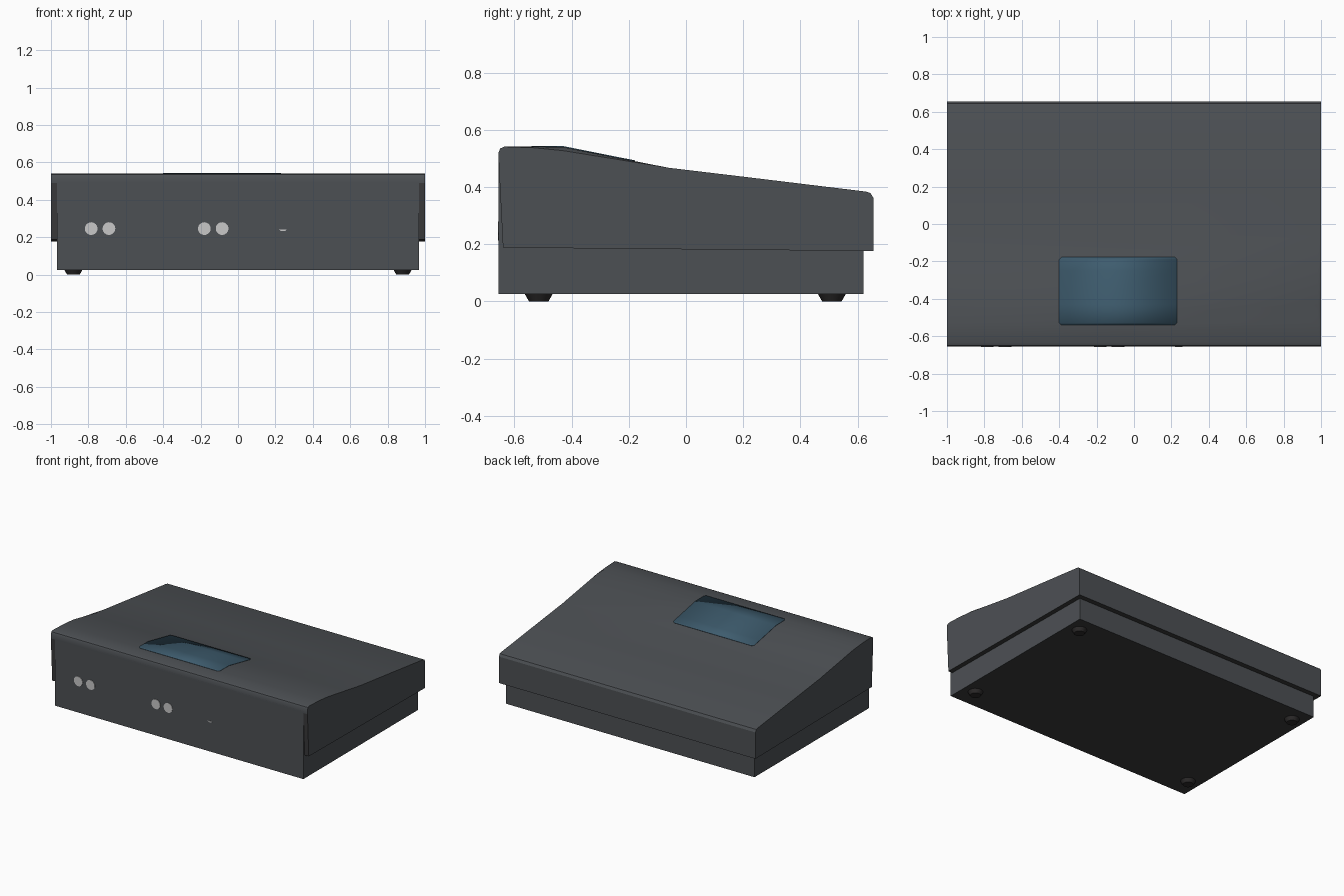
import bpy, bmesh, math

if "Cube" in bpy.data.objects:
    bpy.data.objects.remove(bpy.data.objects["Cube"])


def mat(name, r, g, b):
    m = bpy.data.materials.new(name)
    m.diffuse_color = (r, g, b, 1)
    m.use_nodes = True
    m.node_tree.nodes["Principled BSDF"].inputs["Base Color"].default_value = m.diffuse_color
    return m


CASE = mat("slate grey case", 0.073, 0.080, 0.088)
DARK = mat("dark underside", 0.042, 0.042, 0.044)
RUBBER = mat("black rubber", 0.026, 0.024, 0.024)
SCREEN = mat("blue display", 0.048, 0.107, 0.156)
METAL = mat("light metal", 0.58, 0.58, 0.58)


def finish(name, bm, mats, smooth=None):
    bmesh.ops.recalc_face_normals(bm, faces=bm.faces)
    me = bpy.data.meshes.new(name)
    bm.to_mesh(me)
    bm.free()
    ob = bpy.data.objects.new(name, me)
    bpy.context.collection.objects.link(ob)
    for m in mats:
        me.materials.append(m)
    if smooth:
        bpy.ops.object.select_all(action='DESELECT')
        ob.select_set(True)
        bpy.context.view_layer.objects.active = ob
        bpy.ops.object.shade_smooth_by_angle(angle=math.radians(smooth))
    return ob


def loft(sections):
    """Join (x, [(y, z), ...]) sections into a closed solid."""
    bm = bmesh.new()
    rings = [[bm.verts.new((x, y, z)) for y, z in pts] for x, pts in sections]
    n = len(rings[0])
    for a, b in zip(rings, rings[1:]):
        for i in range(n):
            j = (i + 1) % n
            bm.faces.new((a[i], a[j], b[j], b[i]))
    bm.faces.new(rings[0])
    bm.faces.new(rings[-1])
    bmesh.ops.recalc_face_normals(bm, faces=bm.faces)
    return bm


# Lid: sloping wedge whose top edge dips slightly at both ends
TOP = [(-0.635, 0.541), (-0.53, 0.541), (-0.43, 0.540), (-0.25, 0.504),
       (-0.06, 0.467), (0.2, 0.436), (0.628, 0.384)]
DIP = [0, 0.004, 0.013, 0.006, 0, 0, 0]
FRONT = [(-0.64, 0.188), (-0.655, 0.49), (-0.655, 0.522), (-0.649, 0.535)]
BACK = [(0.645, 0.379), (0.655, 0.362), (0.655, 0.176)]
mid = FRONT + TOP + BACK
edge = FRONT + [(y, z - d) for (y, z), d in zip(TOP, DIP)] + BACK
bm = loft([(-1, edge), (-0.985, mid), (0.985, mid), (1, edge)])
for f in bm.faces:
    c = f.calc_center_median()
    # shadow gap: underside and the recessed strip beside the front panel
    if f.normal.z < -0.5 or (f.normal.y < -0.9 and c.z < 0.45):
        f.material_index = 1
finish("lid", bm, [CASE, DARK], 30)

# Base tray with the tall front panel
body = [(-0.655, 0.025), (-0.655, 0.505), (-0.6, 0.505), (0.6, 0.3),
        (0.62, 0.28), (0.62, 0.025)]
bm = loft([(-0.968, body), (0.968, body)])
for f in bm.faces:
    f.material_index = int(f.normal.z < -0.9)
finish("base", bm, [CASE, DARK])


# Display: thin plate following the lid top, with clipped corners
def top_z(y):
    for (y0, z0), (y1, z1) in zip(TOP, TOP[1:]):
        if y0 <= y <= y1:
            return z0 + (z1 - z0) * (y - y0) / (y1 - y0)


bm = bmesh.new()
rows = []
for y, inset in [(-0.54, 0.012), (-0.528, 0), (-0.43, 0), (-0.25, 0),
                 (-0.19, 0), (-0.178, 0.012)]:
    z = top_z(y) + 0.001
    rows.append([bm.verts.new((x, y, z)) for x in (-0.40 + inset, 0.23 - inset)])
for a, b in zip(rows, rows[1:]):
    bm.faces.new((a[0], a[1], b[1], b[0]))
screen = finish("display", bm, [SCREEN], 30)
sol = screen.modifiers.new("thickness", 'SOLIDIFY')
sol.thickness = 0.004
sol.offset = 0


# Round parts
def cone(name, loc, r_low, r_high, depth, material, rot=0, sides=24):
    bm = bmesh.new()
    bmesh.ops.create_cone(bm, cap_ends=True, segments=sides, radius1=r_low,
                          radius2=r_high, depth=depth)
    ob = finish(name, bm, [material], 35)
    ob.location = loc
    ob.rotation_euler.x = rot
    return ob


# Feet
for x in (-0.88, 0.88):
    for y in (-0.515, 0.51):
        cone("foot", (x, y, 0.014), 0.034, 0.05, 0.028, RUBBER)

# Front sockets
for x in (-0.785, -0.69, -0.18, -0.085):
    cone("socket", (x, -0.655, 0.246), 0.034, 0.034, 0.006, METAL, math.pi / 2)

# Small front slot
bm = bmesh.new()
for y in (-0.658, -0.652):
    bm.faces.new([bm.verts.new((0.24 + dx, y, 0.24 + dz)) for dx, dz in
                  ((-0.02, 0), (0.02, 0), (0.01, -0.008), (-0.01, -0.008))])
bmesh.ops.bridge_loops(bm, edges=bm.edges[:])
finish("slot", bm, [METAL])
